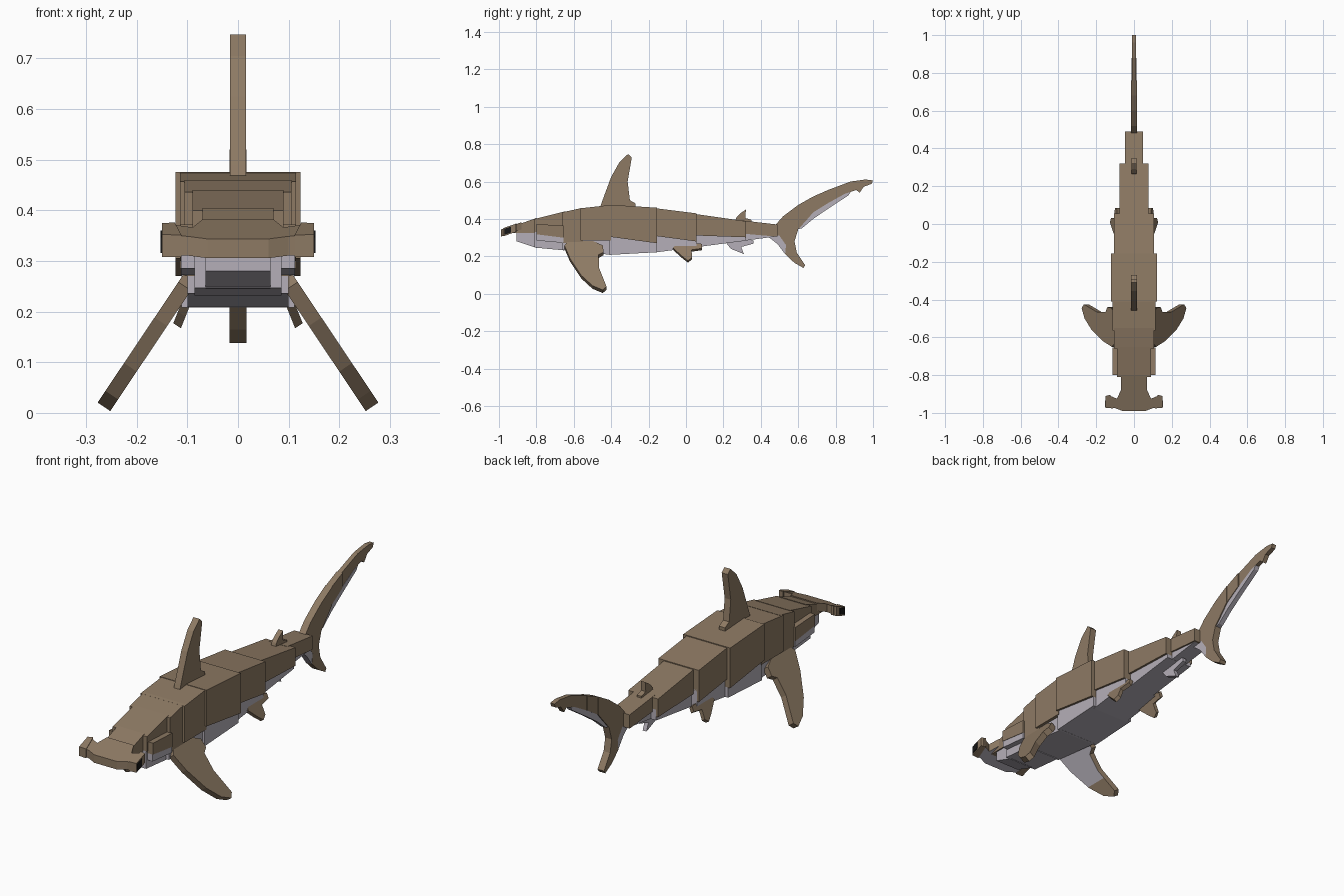
import bpy, bmesh
from mathutils import Vector

cube = bpy.data.objects.get("Cube")
if cube:
    bpy.data.objects.remove(cube)


def material(name, rgb):
    m = bpy.data.materials.new(name)
    m.use_nodes = True
    m.diffuse_color = (*rgb, 1)
    b = m.node_tree.nodes["Principled BSDF"]
    b.inputs["Base Color"].default_value = (*rgb, 1)
    b.inputs["Roughness"].default_value = 0.9
    return m


BROWN = material("brown hide", (0.27, 0.195, 0.127))
PALE = material("pale belly", (0.46, 0.43, 0.48))
BLACK = material("black eye", (0.008, 0.008, 0.008))


def upright(u, v, w):
    """Side profile (y, z) thickened along x."""
    return (w, u, v)


def slab(name, pts, half, mat, frame=upright, rule=None, second=None, cut_z=None):
    """Closed slab from an outline; faces passing the rule take the second material."""
    bm = bmesh.new()
    a = [bm.verts.new(frame(u, v, -half)) for u, v in pts]
    b = [bm.verts.new(frame(u, v, half)) for u, v in pts]
    bm.faces.new(a)
    bm.faces.new(b[::-1])
    n = len(pts)
    for i in range(n):
        j = (i + 1) % n
        bm.faces.new((a[i], b[i], b[j], a[j]))
    bmesh.ops.recalc_face_normals(bm, faces=bm.faces[:])
    if cut_z is not None:
        bmesh.ops.bisect_plane(bm, geom=bm.verts[:] + bm.edges[:] + bm.faces[:],
                               plane_co=(0, 0, cut_z), plane_no=(0, 0, 1))
    bm.normal_update()
    if rule:
        for f in bm.faces:
            f.material_index = int(rule(f))
    me = bpy.data.meshes.new(name)
    bm.to_mesh(me)
    bm.free()
    me.materials.append(mat)
    if second:
        me.materials.append(second)
    ob = bpy.data.objects.new(name, me)
    bpy.context.collection.objects.link(ob)
    return ob


# Back segments: y0, y1, top0, top1, bottom0, bottom1, half width
back = [
    (-0.95, -0.80, 0.352, 0.405, 0.325, 0.325, 0.070),
    (-0.81, -0.65, 0.400, 0.440, 0.330, 0.315, 0.090),
    (-0.66, -0.55, 0.436, 0.460, 0.270, 0.275, 0.106),
    (-0.565, -0.40, 0.457, 0.475, 0.285, 0.285, 0.115),
    (-0.41, -0.155, 0.476, 0.460, 0.305, 0.270, 0.123),
    (-0.17, 0.055, 0.458, 0.430, 0.310, 0.280, 0.106),
    (0.04, 0.32, 0.428, 0.388, 0.312, 0.302, 0.078),
    (0.30, 0.49, 0.392, 0.370, 0.322, 0.305, 0.048),
]
for i, (y0, y1, t0, t1, b0, b1, hw) in enumerate(back):
    slab(f"back_segment_{i + 1}", [(y0, b0), (y1, b1), (y1, t1), (y0, t0)], hw, BROWN)

# Belly segments: y0, y1, bottom0, bottom1, half width; they tuck up into the back
belly = [
    (-0.905, -0.80, 0.280, 0.245, 0.064),
    (-0.81, -0.65, 0.247, 0.232, 0.086),
    (-0.66, -0.40, 0.236, 0.208, 0.100),
    (-0.41, -0.155, 0.208, 0.222, 0.112),
    (-0.17, 0.055, 0.220, 0.250, 0.096),
    (0.04, 0.32, 0.247, 0.284, 0.068),
    (0.30, 0.48, 0.282, 0.306, 0.040),
]
for i, (y0, y1, b0, b1, hw) in enumerate(belly):
    slab(f"belly_segment_{i + 1}", [(y0, b0), (y1, b1), (y1, 0.335), (y0, 0.335)], hw, PALE)

# Gill panels on the cheeks
slab("gill_panel", [(-0.80, 0.318), (-0.655, 0.30), (-0.655, 0.365), (-0.80, 0.372)], 0.115, BROWN)
slab("gill_panel_lower", [(-0.80, 0.285), (-0.655, 0.272), (-0.655, 0.30), (-0.80, 0.318)], 0.113, PALE)


# Hammer head, tilted up toward the back
def tilted(u, v, w):
    return (u, v, 0.328 + 0.35 * (v + 0.98) + w)


half = [(0.06, -0.99), (0.10, -0.975), (0.146, -0.972), (0.148, -0.94),
        (0.138, -0.905), (0.09, -0.925), (0.07, -0.88)]
outline = half + [(-x, y) for x, y in reversed(half)]
slab("hammer_head", outline, 0.019, BROWN, tilted, lambda f: f.normal.z < -0.5, PALE)

for side, s in (("left", 1), ("right", -1)):
    # Lobe and eye at each end of the hammer
    lobe = [(s * 0.112, -0.976), (s * 0.15, -0.974), (s * 0.15, -0.91), (s * 0.125, -0.905)]
    slab(f"{side}_hammer_lobe", lobe, 0.022, BROWN, tilted)
    eye = [(s * 0.142, -0.970), (s * 0.153, -0.970), (s * 0.153, -0.935), (s * 0.142, -0.935)]
    slab(f"{side}_eye", eye, 0.016, BLACK, tilted)

    # Pectoral fin, sloping out and down, pale underneath except at the tip
    normal = Vector((0.83 * s, 0, 0.56))

    def pectoral(u, v, w, s=s, n=normal):
        return Vector((s * (0.102 + (0.255 - v) * 0.67), u, v)) + n * w

    slab(f"{side}_pectoral_fin",
         [(-0.65, 0.25), (-0.62, 0.18), (-0.56, 0.09), (-0.50, 0.035), (-0.445, 0.012),
          (-0.425, 0.03), (-0.465, 0.13), (-0.467, 0.20), (-0.44, 0.215), (-0.445, 0.25),
          (-0.50, 0.275), (-0.63, 0.275)],
         0.015, BROWN, pectoral,
         lambda f, n=normal: f.normal.dot(n) < -0.9 and f.calc_center_median().z > 0.085,
         PALE, 0.085)

    # Pelvic fin
    def pelvic(u, v, w, s=s, n=normal):
        return Vector((s * (0.085 + (0.26 - v) * 0.4), u, v)) + n * w

    slab(f"{side}_pelvic_fin",
         [(-0.07, 0.24), (-0.02, 0.195), (0.01, 0.172), (0.032, 0.188), (0.03, 0.23),
          (0.085, 0.238), (0.085, 0.262), (-0.04, 0.275)], 0.009, BROWN, pelvic)

# Dorsal fins and anal fin
slab("dorsal_fin",
     [(-0.46, 0.46), (-0.45, 0.49), (-0.40, 0.625), (-0.355, 0.705), (-0.31, 0.747),
      (-0.29, 0.728), (-0.312, 0.60), (-0.30, 0.50), (-0.27, 0.483), (-0.27, 0.455)], 0.016, BROWN)
slab("rear_dorsal_fin",
     [(0.26, 0.38), (0.27, 0.41), (0.29, 0.43), (0.32, 0.45), (0.318, 0.405),
      (0.35, 0.395), (0.35, 0.375)], 0.012, BROWN)
slab("anal_fin",
     [(0.20, 0.29), (0.24, 0.24), (0.31, 0.212), (0.295, 0.25), (0.36, 0.268), (0.36, 0.285),
      (0.30, 0.30)], 0.010, PALE)

# Tail fin: base and lower lobe, upper lobe, tip, and pale patches
slab("tail_base",
     [(0.45, 0.36), (0.48, 0.37), (0.52, 0.415), (0.60, 0.475), (0.68, 0.52), (0.68, 0.435),
      (0.65, 0.40), (0.60, 0.345), (0.58, 0.28), (0.592, 0.22), (0.637, 0.152), (0.628, 0.138),
      (0.58, 0.165), (0.53, 0.212), (0.535, 0.26), (0.50, 0.31), (0.46, 0.32)], 0.017, BROWN)
slab("tail_upper_lobe",
     [(0.68, 0.52), (0.76, 0.555), (0.76, 0.485), (0.68, 0.435)], 0.015, BROWN)
slab("tail_tip",
     [(0.76, 0.555), (0.88, 0.60), (0.96, 0.611), (1.0, 0.606), (0.993, 0.588), (0.95, 0.572),
      (0.928, 0.54), (0.91, 0.555), (0.85, 0.535), (0.76, 0.485)], 0.011, BROWN)
slab("tail_trailing_edge",
     [(0.65, 0.40), (0.68, 0.435), (0.76, 0.485), (0.85, 0.535), (0.88, 0.545), (0.87, 0.527),
      (0.76, 0.455), (0.68, 0.40), (0.62, 0.35), (0.60, 0.345)], 0.012, PALE)
slab("tail_leading_patch",
     [(0.44, 0.305), (0.49, 0.265), (0.53, 0.212), (0.535, 0.26), (0.50, 0.31), (0.46, 0.32)],
     0.016, PALE)
